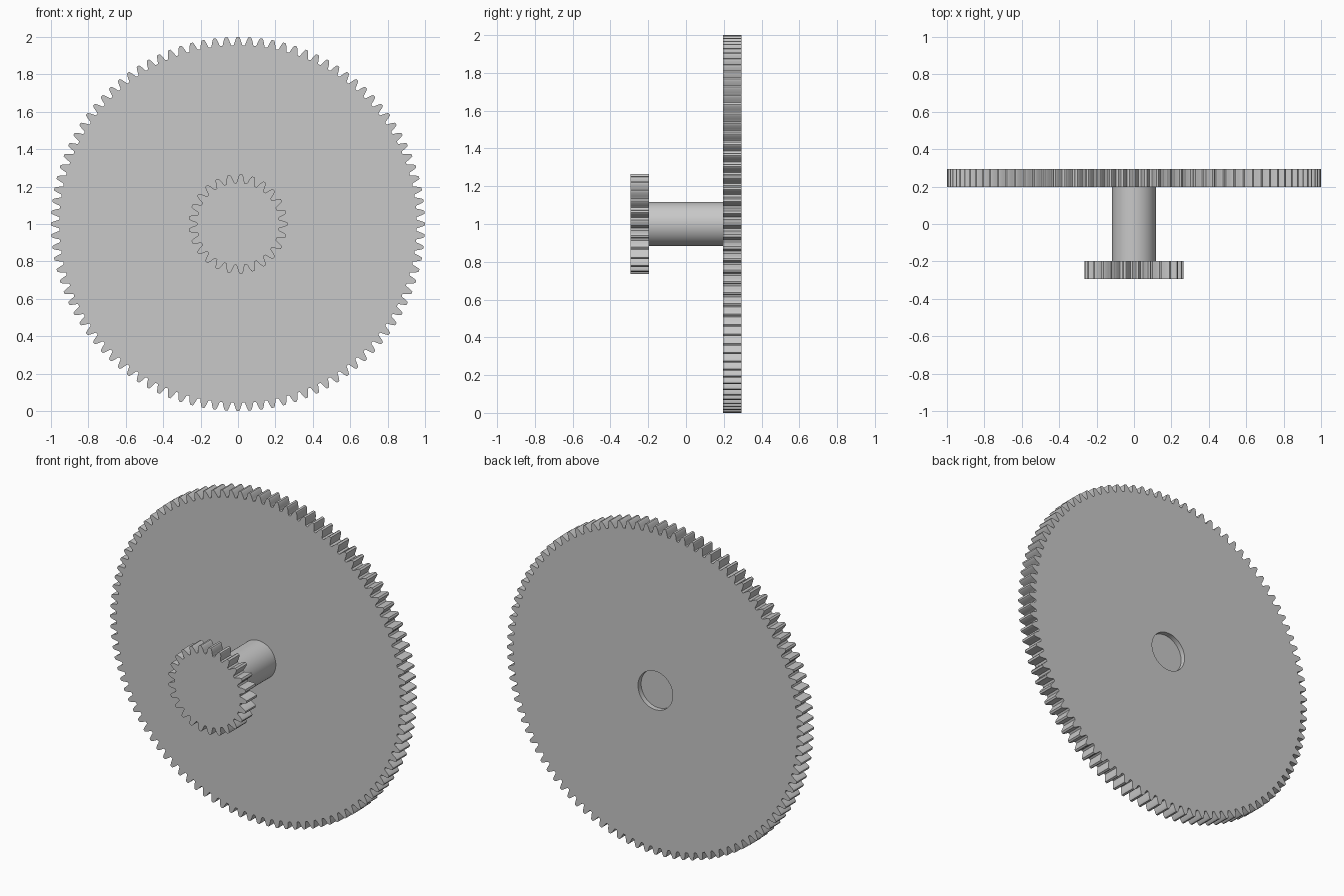
import bpy
import bmesh
from math import pi, cos, sin

cube = bpy.data.objects.get("Cube")
if cube:
    bpy.data.objects.remove(cube)

MODULE = 2 / 102          # tooth size shared by both gears
CENTRE_Z = 1.0
SHAFT_R = 0.117

grey = bpy.data.materials.new("plain grey")
grey.use_nodes = True
colour = (0.58, 0.58, 0.58, 1)
grey.diffuse_color = colour
grey.node_tree.nodes["Principled BSDF"].inputs["Base Color"].default_value = colour

# Half of a tooth: height from pitch circle and half width, in modules
HALF_TOOTH = [(-1.25, 1.25), (-0.95, 1.08), (-0.5, 0.96),
              (0, 0.79), (0.5, 0.6), (0.85, 0.43), (1, 0.3)]


def gear_outline(teeth):
    """Points of a toothed outline, first tooth on +x."""
    pitch_r = teeth * MODULE / 2
    flank = [(h, -w) for h, w in HALF_TOOTH]
    tooth = flank + [(h, -w) for h, w in reversed(flank)]
    points = []
    for i in range(teeth):
        for h, w in tooth:
            r = pitch_r + h * MODULE
            a = 2 * pi * i / teeth + w * MODULE / pitch_r
            points.append((r * cos(a), r * sin(a)))
    return points


def circle_outline(radius, count=72):
    return [(radius * cos(2 * pi * i / count), radius * sin(2 * pi * i / count))
            for i in range(count)]


def extruded(name, outlines, y0, y1):
    """Fill the outlines (inner ones are holes) and extrude along y."""
    bm = bmesh.new()
    edges = []
    for outline in outlines:
        verts = [bm.verts.new((x, y0, z + CENTRE_Z)) for x, z in outline]
        edges += [bm.edges.new((v, verts[i - 1])) for i, v in enumerate(verts)]
    bmesh.ops.triangle_fill(bm, edges=edges, use_beauty=True, normal=(0, -1, 0))
    result = bmesh.ops.extrude_face_region(bm, geom=bm.faces[:], use_keep_orig=True)
    moved = [g for g in result["geom"] if isinstance(g, bmesh.types.BMVert)]
    bmesh.ops.translate(bm, verts=moved, vec=(0, y1 - y0, 0))
    bmesh.ops.recalc_face_normals(bm, faces=bm.faces[:])
    mesh = bpy.data.meshes.new(name)
    bm.to_mesh(mesh)
    bm.free()
    mesh.materials.append(grey)
    obj = bpy.data.objects.new(name, mesh)
    bpy.context.collection.objects.link(obj)
    bpy.ops.object.select_all(action='DESELECT')
    obj.select_set(True)
    bpy.context.view_layer.objects.active = obj
    bpy.ops.object.shade_smooth_by_angle(angle=pi / 9)
    return obj


# Large gear with a bore, small gear, and a shaft stopping short of the back
extruded("large_gear", [gear_outline(100), circle_outline(SHAFT_R)], 0.197, 0.295)
extruded("small_gear", [gear_outline(25)], -0.295, -0.197)
extruded("shaft", [circle_outline(SHAFT_R)], -0.2, 0.265)
